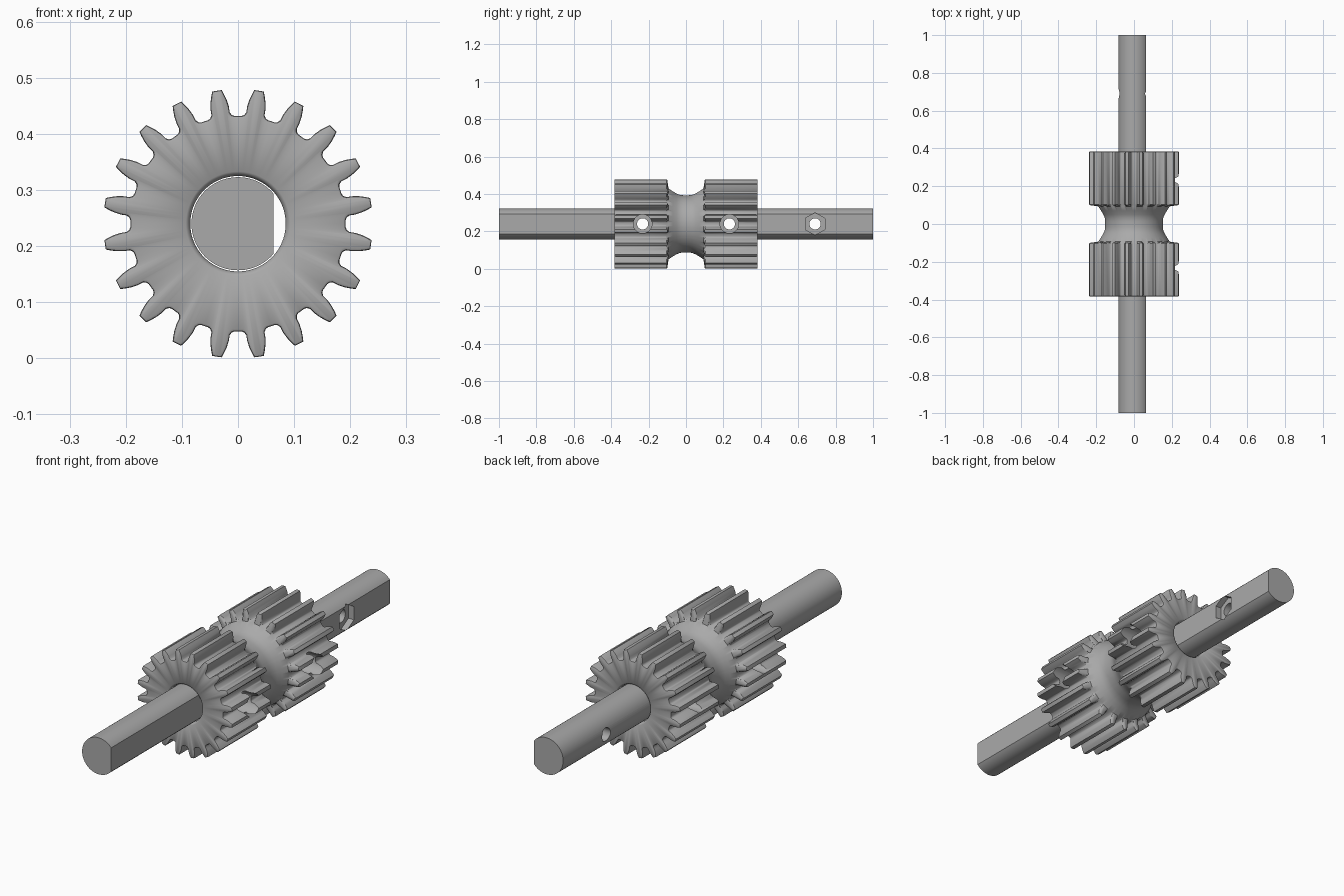
import bpy, bmesh, math
from mathutils import Matrix

cube = bpy.data.objects.get("Cube")
if cube:
    bpy.data.objects.remove(cube)

AXIS_Z = 0.24
TEETH = 20
GEAR_END, GEAR_INNER = 0.383, 0.10
SHAFT_R, FLAT_X = 0.083, 0.063
GEAR_HOLE_Y, SHAFT_HOLE_Y = 0.232, 0.69

steel = bpy.data.materials.new("grey steel")
steel.use_nodes = True
colour = (0.40, 0.40, 0.40, 1)
steel.diffuse_color = colour
steel.node_tree.nodes["Principled BSDF"].inputs["Base Color"].default_value = colour


def make_object(name, bm):
    bmesh.ops.recalc_face_normals(bm, faces=bm.faces)
    mesh = bpy.data.meshes.new(name)
    bm.to_mesh(mesh)
    bm.free()
    mesh.materials.append(steel)
    obj = bpy.data.objects.new(name, mesh)
    bpy.context.collection.objects.link(obj)
    return obj


def loft(name, rings, closed):
    """Bridge equal-sized rings of (x, y, z) points along the axis."""
    bm = bmesh.new()
    loops = [[bm.verts.new(p) for p in ring] for ring in rings]
    n = len(rings[0])
    pairs = list(zip(loops, loops[1:]))
    if closed:
        pairs.append((loops[-1], loops[0]))
    else:
        bm.faces.new(loops[0])
        bm.faces.new(loops[-1])
    for a, b in pairs:
        for i in range(n):
            j = (i + 1) % n
            bm.faces.new((a[i], a[j], b[j], b[i]))
    return make_object(name, bm)


def cut_hole(target, y, x0, x1, radius, sides=32):
    """Drill along x with a temporary cutter, a hexagon when sides is 6."""
    bm = bmesh.new()
    bmesh.ops.create_cone(bm, cap_ends=True, segments=sides, radius1=radius,
                          radius2=radius, depth=x1 - x0)
    turn = Matrix.Rotation(math.pi / 2, 4, 'Y')
    # hexagon points face along the shaft
    spin = Matrix.Rotation(math.pi / 2, 4, 'Z') if sides == 6 else Matrix()
    place = Matrix.Translation(((x0 + x1) / 2, y, AXIS_Z))
    bm.transform(place @ turn @ spin)
    cutter = make_object("hole_cutter", bm)
    cutter.hide_render = True
    mod = target.modifiers.new("hole", 'BOOLEAN')
    mod.operation = 'DIFFERENCE'
    mod.solver = 'EXACT'
    mod.object = cutter
    bpy.context.view_layer.objects.active = target
    bpy.ops.object.modifier_apply(modifier=mod.name)
    bpy.data.objects.remove(cutter)


def smooth(obj, degrees):
    bpy.ops.object.select_all(action='DESELECT')
    obj.select_set(True)
    bpy.context.view_layer.objects.active = obj
    bpy.ops.object.shade_smooth_by_angle(angle=math.radians(degrees))


# Half tooth: (radius, half width) from root fillet to tip
TOOTH = [(0.192, 0.024), (0.194, 0.0195), (0.199, 0.0165), (0.21, 0.0165),
         (0.222, 0.0145), (0.232, 0.0115), (0.240, 0.0085)]


def gear_outline(inset=0.0):
    """Polar outline of the toothed section, drawn in by inset."""
    pts = []
    for t in range(TEETH):
        mid = (t + 0.5) * math.tau / TEETH
        flank = [(r - inset, (w - inset) / r) for r, w in TOOTH]
        pts += [(r, mid - a) for r, a in flank]
        pts += [(r, mid + a) for r, a in reversed(flank)]
        pts.append((TOOTH[0][0] - inset, mid + math.pi / TEETH))
    return pts


def ring(outline, y):
    return [(r * math.sin(a), y, AXIS_Z + r * math.cos(a)) for r, a in outline]


def round_ring(radius, y):
    return ring([(radius, a) for _, a in gear_outline()], y)


# Double gear: bore, toothed ends and flared waist as one closed loft
neck = [(0.189, 0.093), (0.174, 0.070), (0.162, 0.050), (0.155, 0.033), (0.153, 0.015)]
half = [round_ring(0.085, GEAR_END - 0.012), round_ring(0.088, GEAR_END - 0.004),
        round_ring(0.093, GEAR_END),
        ring(gear_outline(0.004), GEAR_END),
        ring(gear_outline(0.001), GEAR_END - 0.002),
        ring(gear_outline(), GEAR_END - 0.006),
        ring(gear_outline(), GEAR_INNER + 0.004),
        ring(gear_outline(0.003), GEAR_INNER)]
half += [round_ring(r, y) for r, y in neck]
other = [[(x, -y, z) for x, y, z in rg] for rg in reversed(half)]
gear = loft("double_gear", half + other, closed=True)

# Shaft with one flat along its left side
a0 = math.acos(FLAT_X / SHAFT_R)
STEPS = 56
section = [(SHAFT_R * math.cos(a), SHAFT_R * math.sin(a))
           for a in (a0 + (math.tau - 2 * a0) * i / STEPS for i in range(STEPS + 1))]
shaft = loft("shaft", [[(x, y, AXIS_Z + z) for x, z in section] for y in (-1, 1)],
             closed=False)

# Set-screw holes: wide through the left gear wall, narrow beyond
for y in (-GEAR_HOLE_Y, GEAR_HOLE_Y):
    cut_hole(gear, y, 0.0, 0.3, 0.05)
    cut_hole(gear, y, -0.3, 0.0, 0.03)
    cut_hole(shaft, y, -0.2, 0.2, 0.03)

# Cross hole with a hexagonal nut pocket near the back end
cut_hole(shaft, SHAFT_HOLE_Y, -0.2, 0.2, 0.03)
cut_hole(shaft, SHAFT_HOLE_Y, 0.035, 0.2, 0.06, sides=6)

smooth(gear, 40)
smooth(shaft, 30)
